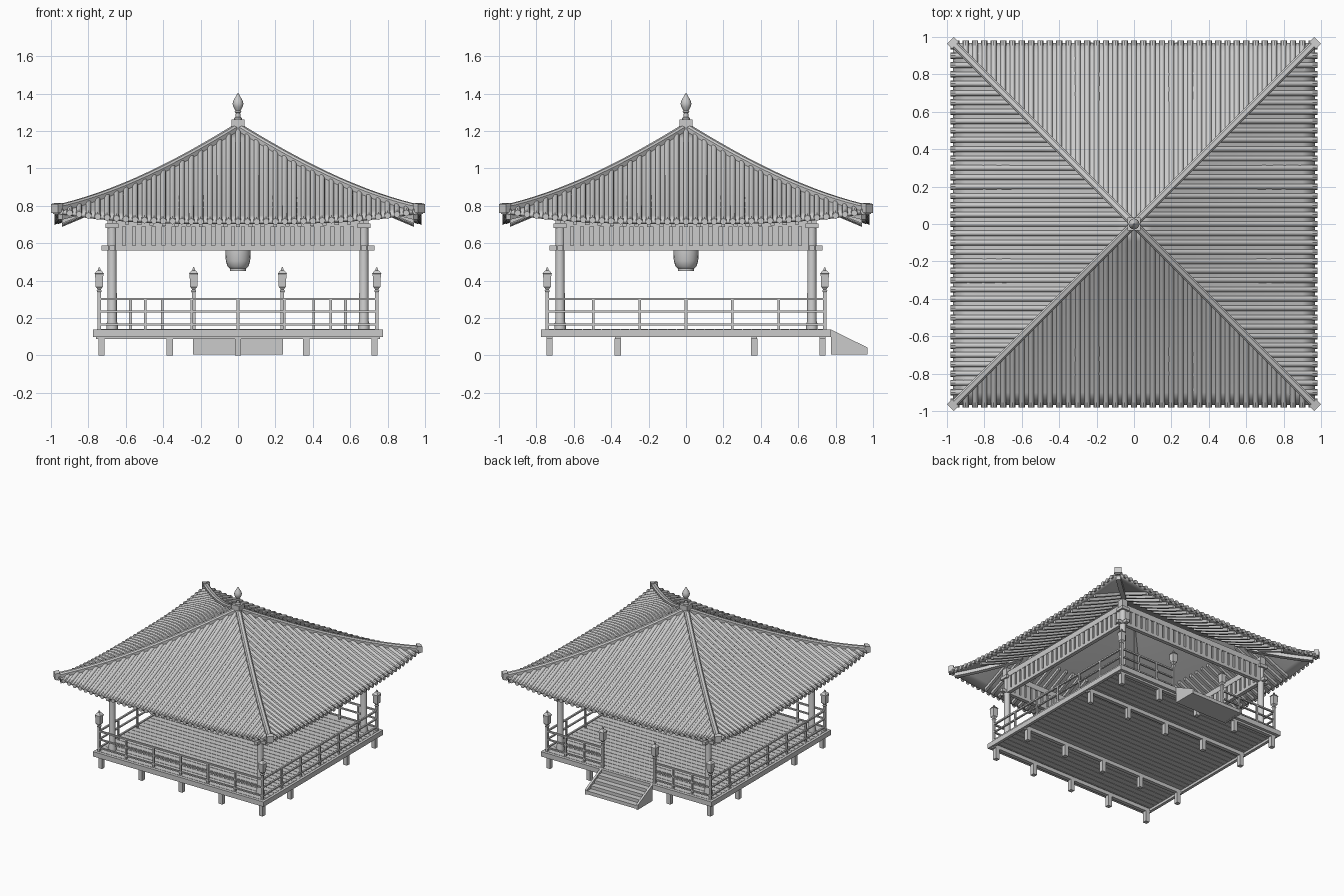
import bpy, bmesh, math
from mathutils import Vector, Matrix

if "Cube" in bpy.data.objects:
    bpy.data.objects.remove(bpy.data.objects["Cube"])

ROT = [Matrix.Rotation(k * math.pi / 2, 3, 'Z') for k in range(4)]
EAVE = 0.975


def finish(name, bm, smooth=False):
    bmesh.ops.recalc_face_normals(bm, faces=bm.faces)
    me = bpy.data.meshes.new(name)
    bm.to_mesh(me)
    bm.free()
    ob = bpy.data.objects.new(name, me)
    bpy.context.collection.objects.link(ob)
    if smooth:
        bpy.ops.object.select_all(action='DESELECT')
        ob.select_set(True)
        bpy.context.view_layer.objects.active = ob
        bpy.ops.object.shade_smooth_by_angle(angle=math.radians(40))
    return ob


def box(bm, x0, x1, y0, y1, z0, z1, rot=None):
    m = Matrix.Translation(((x0 + x1) / 2, (y0 + y1) / 2, (z0 + z1) / 2))
    m = m @ Matrix.Diagonal((x1 - x0, y1 - y0, z1 - z0, 1))
    if rot:
        m = rot.to_4x4() @ m
    bmesh.ops.create_cube(bm, size=1, matrix=m)


def sweep(bm, pts, section, side, rot):
    """Carry a closed (side, up) section along a path and cap it."""
    rings = [[bm.verts.new(rot @ (Vector(p) + side * a + Vector((0, 0, b)))) for a, b in section]
             for p in pts]
    n = len(section)
    for r0, r1 in zip(rings, rings[1:]):
        for i in range(n):
            bm.faces.new((r0[i], r0[(i + 1) % n], r1[(i + 1) % n], r1[i]))
    bm.faces.new(rings[0])
    bm.faces.new(rings[-1])


def lathe(bm, profile, cx, cy, n, phase=0.0):
    """Turn an (r, z) profile around a vertical axis."""
    rings = [[bm.verts.new((cx + r * math.cos(phase + 2 * math.pi * i / n),
                            cy + r * math.sin(phase + 2 * math.pi * i / n), z))
              for i in range(n)] for r, z in profile]
    for r0, r1 in zip(rings, rings[1:]):
        for i in range(n):
            bm.faces.new((r0[i], r0[(i + 1) % n], r1[(i + 1) % n], r1[i]))
    bm.faces.new(rings[0])
    bm.faces.new(rings[-1])


def roof_z(r, t):
    return 1.215 - 0.62 * r + 0.112 * r * r + 0.06 * (abs(t) / 0.985) ** 3


def slope_path(t, r0, r1, n, drop=0.0):
    rs = [r0 + (r1 - r0) * i / n for i in range(n + 1)]
    return [(t, -r, roof_z(r, t) - drop) for r in rs]


X = Vector((1, 0, 0))

# Roof sheet, curved and lifted at the corners
bm = bmesh.new()
R, C = 14, 20
for rot in ROT:
    g = []
    for i in range(R + 1):
        r = 0.02 + (EAVE - 0.03) * i / R
        g.append([bm.verts.new(rot @ Vector((r * u, -r, roof_z(r, r * u) - 0.01)))
                  for u in (2 * j / C - 1 for j in range(C + 1))])
    for i in range(R):
        for j in range(C):
            bm.faces.new((g[i][j], g[i + 1][j], g[i + 1][j + 1], g[i][j + 1]))
bmesh.ops.remove_doubles(bm, verts=bm.verts, dist=0.0005)
roof = finish("roof_sheet", bm, True)
mod = roof.modifiers.new("thickness", 'SOLIDIFY')
mod.thickness, mod.offset = 0.02, 0

# Round tile rows with larger end caps
bm = bmesh.new()
half = [(0.015 * math.cos(math.pi * k / 5), 0.018 * math.sin(math.pi * k / 5) - 0.002) for k in range(6)]
cap = [(0.017 * math.cos(math.pi * k / 4), 0.017 * math.sin(math.pi * k / 4)) for k in range(8)]
for rot in ROT:
    for i in range(-19, 20):
        t = i * 0.05
        r0 = max(abs(t), 0.03)
        sweep(bm, slope_path(t, r0, EAVE, max(2, int((EAVE - r0) * 12))), half, X, rot)
        sweep(bm, slope_path(t, EAVE - 0.02, EAVE + 0.006, 1), cap, X, rot)
finish("roof_tiles", bm, True)

# Hip ridges, their end blocks, and hip rafters under them
bm = bmesh.new()
bar = [(-0.02, -0.02), (0.02, -0.02), (0.02, 0.018), (0.01, 0.028), (-0.01, 0.028), (-0.02, 0.018)]
under = [(-0.018, -0.055), (0.018, -0.055), (0.018, -0.015), (-0.018, -0.015)]
end = [(-0.026, -0.012), (0.026, -0.012), (0.026, 0.036), (-0.026, 0.036)]
diag = Vector((1, 1, 0)).normalized()
for rot in ROT:
    def hip(a, b, n):
        return [(r, -r, roof_z(r, r)) for r in (a + (b - a) * i / n for i in range(n + 1))]
    sweep(bm, hip(0.01, 0.975, 18), bar, diag, rot)
    sweep(bm, hip(0.955, 0.982, 1), end, diag, rot)
    sweep(bm, hip(0.6, 0.95, 6), under, diag, rot)
finish("hip_ridges", bm)

# Rafters below the eaves
bm = bmesh.new()
raf = [(-0.011, -0.026), (0.011, -0.026), (0.011, 0), (-0.011, 0)]
for rot in ROT:
    for i in range(-10, 11):
        t = i * 0.066
        sweep(bm, slope_path(t, max(0.55, abs(t)), 0.94, 4, 0.018), raf, X, rot)
finish("rafters", bm)

# Roof top block and bud-shaped finial
bm = bmesh.new()
box(bm, -0.034, 0.034, -0.034, 0.034, 1.18, 1.262)
finish("finial_base", bm)
bm = bmesh.new()
lathe(bm, [(0.022, 1.255), (0.022, 1.268), (0.013, 1.275), (0.012, 1.295), (0.018, 1.302), (0.014, 1.31),
           (0.025, 1.328), (0.029, 1.345), (0.025, 1.362), (0.013, 1.383), (0.002, 1.402)], 0, 0, 16)
finish("finial", bm, True)

# Columns with flared feet and square capitals
bm = bmesh.new()
for sx in (-1, 1):
    for sy in (-1, 1):
        x, y = sx * 0.673, sy * 0.673
        lathe(bm, [(0.031, 0.135), (0.031, 0.165), (0.025, 0.185), (0.024, 0.74)], x, y, 12)
        box(bm, x - 0.035, x + 0.035, y - 0.035, y + 0.035, 0.68, 0.705)
        box(bm, x - 0.025, x + 0.025, y - 0.025, y + 0.025, 0.7, 0.77)
finish("columns", bm, True)

# Tie beams, slatted frieze and top plate on each side
bm = bmesh.new()
for rot in ROT:
    box(bm, -0.73, 0.73, -0.688, -0.658, 0.562, 0.587, rot)
    box(bm, -0.67, 0.67, -0.69, -0.656, 0.69, 0.735, rot)
    box(bm, -0.65, 0.65, -0.677, -0.669, 0.587, 0.69, rot)
    for i in range(25):
        x = (i - 12) * 0.053
        box(bm, x - 0.018, x + 0.018, -0.688, -0.658, 0.587, 0.69, rot)
finish("frieze", bm)

# Hanging lantern on a cord
bm = bmesh.new()
lathe(bm, [(0.044, 0.45), (0.044, 0.465), (0.056, 0.475), (0.065, 0.505), (0.068, 0.55), (0.067, 0.59),
           (0.058, 0.625), (0.044, 0.635), (0.044, 0.65)], 0, 0, 20)
lathe(bm, [(0.005, 0.65), (0.005, 1.2)], 0, 0, 6)
finish("hanging_lantern", bm, True)

# Deck: rim, floorboards, joists, short posts
bm = bmesh.new()
for rot in ROT:
    box(bm, -0.776, 0.776, -0.776, -0.752, 0.098, 0.138, rot)
for i in range(30):
    y = -0.754 + i * 1.508 / 30
    box(bm, -0.755, 0.755, y + 0.002, y + 0.0483, 0.118, 0.14)
finish("deck", bm)
bm = bmesh.new()
for y in (-0.73, -0.365, 0.365, 0.73):
    box(bm, -0.76, 0.76, y - 0.015, y + 0.015, 0.088, 0.119)
    for i in range(-2, 3):
        x = i * 0.365
        box(bm, x - 0.017, x + 0.017, y - 0.017, y + 0.017, 0.0, 0.09)
finish("deck_supports", bm)

# Railings; the back has an opening for the stairs
bm = bmesh.new()
P = 0.742
for k, rot in enumerate(ROT):
    spans = [(-P, -0.24), (0.24, P)] if k == 2 else [(-P, P)]
    posts = (-0.575, -0.405, 0.405, 0.575) if k == 2 else (-0.495, -0.247, 0, 0.247, 0.495)
    for a, b in spans:
        for z, h in ((0.302, 0.006), (0.235, 0.005), (0.166, 0.005)):
            box(bm, a, b, -P - 0.007, -P + 0.007, z - h, z + h, rot)
    for x in posts:
        box(bm, x - 0.007, x + 0.007, -P - 0.007, -P + 0.007, 0.138, 0.302, rot)
finish("railings", bm)

# Lamp posts at the corners and beside the stairs
bm = bmesh.new()
q = math.sqrt(2)
lamp = [(0.009, 0.138), (0.009, 0.335), (0.014, 0.345), (0.008, 0.352), (0.015, 0.362), (0.019, 0.366),
        (0.022, 0.435), (0.025, 0.437), (0.013, 0.452), (0.006, 0.455), (0.006, 0.463), (0.002, 0.472)]
for x, y in ((-P, -P), (P, -P), (-P, P), (P, P), (-0.237, P), (0.237, P)):
    lathe(bm, [(r * q, z) for r, z in lamp], x, y, 4, math.pi / 4)
finish("lamp_posts", bm)

# Back stairs: slanted stringers and solid steps
bm = bmesh.new()
side = [(0.776, 0.005), (0.97, 0.005), (0.97, 0.042), (0.776, 0.138)]
for x in (-0.232, 0.232):
    sweep(bm, [(x - 0.009, 0, 0), (x + 0.009, 0, 0)], side, Vector((0, 1, 0)), Matrix.Identity(3))
for i in range(4):
    box(bm, -0.225, 0.225, 0.776 + i * 0.047, 0.776 + (i + 1) * 0.047, 0.006, 0.112 - i * 0.026)
finish("stairs", bm)
